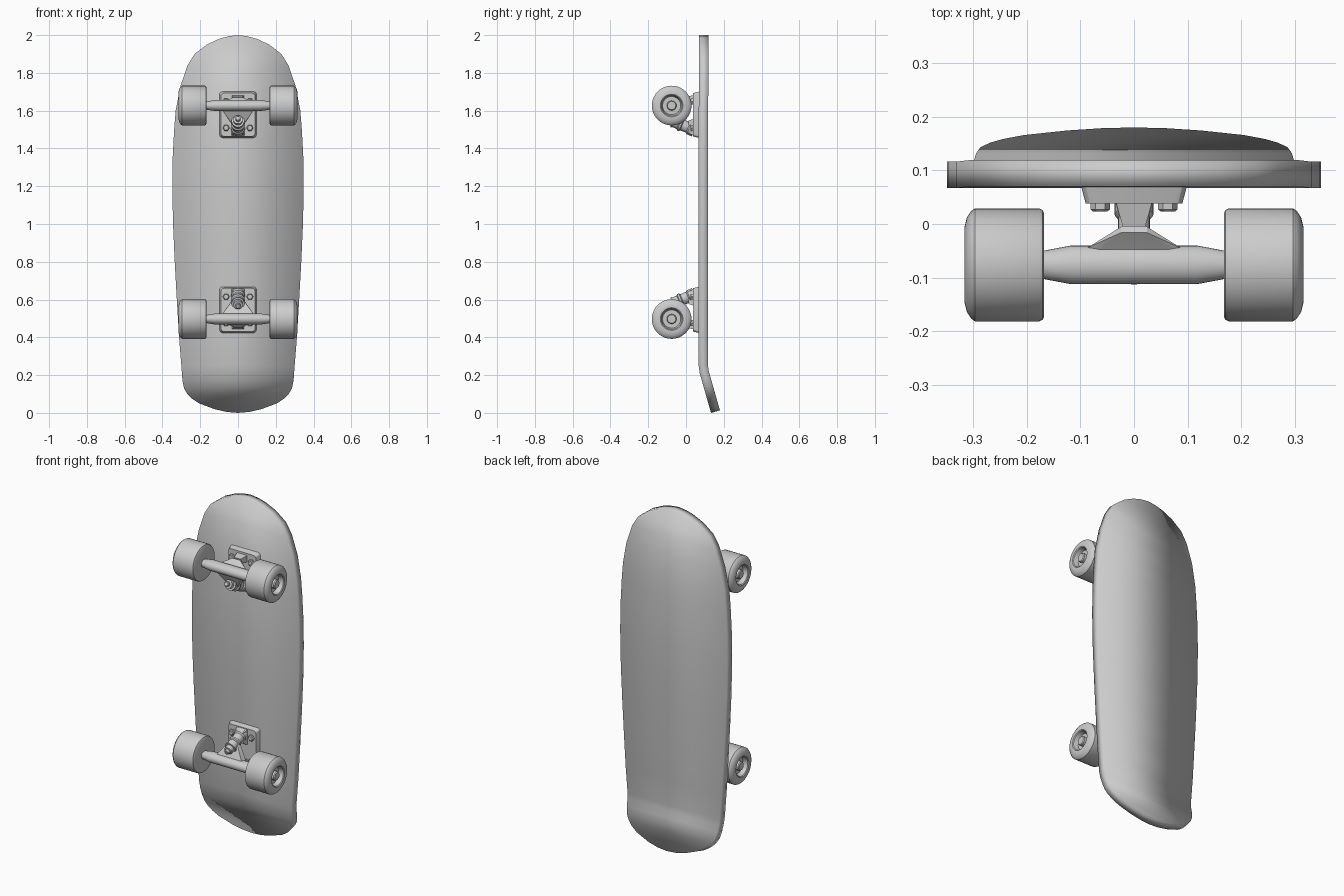
import bpy, bmesh, math
from mathutils import Vector, Matrix

cube = bpy.data.objects.get("Cube")
if cube:
    bpy.data.objects.remove(cube, do_unlink=True)

grey = bpy.data.materials.new("light grey")
grey.use_nodes = True
grey.diffuse_color = (0.6, 0.6, 0.6, 1)
grey.node_tree.nodes["Principled BSDF"].inputs["Base Color"].default_value = (0.6, 0.6, 0.6, 1)


def finish(name, bm, matrix=None, angle=35):
    """Turn a bmesh into a named, shaded object."""
    if matrix:
        bm.transform(matrix)
        bmesh.ops.recalc_face_normals(bm, faces=bm.faces)
    mesh = bpy.data.meshes.new(name)
    bm.to_mesh(mesh)
    bm.free()
    mesh.materials.append(grey)
    ob = bpy.data.objects.new(name, mesh)
    bpy.context.collection.objects.link(ob)
    bpy.ops.object.select_all(action="DESELECT")
    ob.select_set(True)
    bpy.context.view_layer.objects.active = ob
    bpy.ops.object.shade_smooth_by_angle(angle=math.radians(angle))
    return ob


def lathe(name, profile, matrix, origin=(0, 0, 0), axis=(1, 0, 0), sides=32, squash=1.0):
    """Revolve (distance, radius) pairs around an axis."""
    bm = bmesh.new()
    rings = []
    for d, r in profile:
        rings.append([bm.verts.new((r * math.cos(a) * squash, r * math.sin(a), d))
                      for a in (math.tau * i / sides for i in range(sides))])
    for a, b in zip(rings, rings[1:]):
        for i in range(sides):
            j = (i + 1) % sides
            bm.faces.new((a[i], a[j], b[j], b[i]))
    bm.faces.new(rings[0])
    bm.faces.new(rings[-1])
    turn = Vector((0, 0, 1)).rotation_difference(Vector(axis)).to_matrix().to_4x4()
    return finish(name, bm, matrix @ Matrix.Translation(origin) @ turn)


def hull(name, points, matrix):
    """Convex block from (half width, y, z) points, mirrored in x."""
    bm = bmesh.new()
    for x, y, z in points:
        bm.verts.new((x, y, z))
        bm.verts.new((-x, y, z))
    out = bmesh.ops.convex_hull(bm, input=bm.verts)
    bmesh.ops.delete(bm, geom=[v for v in out["geom_interior"] if isinstance(v, bmesh.types.BMVert)],
                     context="VERTS")
    return finish(name, bm, matrix, 25)


# Deck: strips across the outline, with a kicked tail
outline = [(0, 0), (.005, .06), (.02, .125), (.05, .205), (.075, .243), (.1, .268),
           (.13, .286), (.17, .294), (.21, .297), (.25, .3), (.4, .312), (.6, .324),
           (.8, .335), (1, .344), (1.2, .348), (1.35, .346), (1.5, .338), (1.6, .33),
           (1.73, .305), (1.84, .267), (1.9, .23), (1.95, .165), (1.98, .1),
           (1.994, .05), (2, 0)]


def deck_y(z):
    return .067 + .285 * max(0, .23 - z) + (.003 if z > 1.65 else 0)


bm = bmesh.new()
rows = [[bm.verts.new((s * h, deck_y(z), z)) for s in (-1, 1)] for z, h in outline]
for a, b in zip(rows, rows[1:]):
    bm.faces.new((a[0], a[1], b[1], b[0]))
bmesh.ops.remove_doubles(bm, verts=bm.verts, dist=.0001)
deck = finish("deck", bm)
solid = deck.modifiers.new("thickness", "SOLIDIFY")
solid.thickness = .049
solid.offset = -1

# Trucks: mirrored pair, local z measured outward from the axle
AXLE_Y = -.076
for end, height, flip in (("nose", 1.627, 1), ("tail", .497, -1)):
    m = Matrix.Translation((0, 0, height)) @ Matrix.Diagonal((1, 1, flip, 1))

    # Base plate with rounded corners
    plate = []
    for y, w, lo, hi in ((.069, .098, -.171, .074), (.038, .09, -.163, .066)):
        for cz, s in ((lo + .016, -1), (hi - .016, 1)):
            for k in range(4):
                t = math.radians(30 * k)
                plate.append((w - .016 + .016 * math.cos(t), y, cz + s * .016 * math.sin(t)))
    hull(end + "_base_plate", plate, m)

    # Mounting nuts
    for x in (-.063, .063):
        for z in (-.118, .022):
            lathe(end + "_mounting_nut", [(0, .018), (.013, .018), (.017, .013)], m,
                  (x, .04, z), (0, -1, 0), 6)

    # Pivot socket and pivot arm on the outer side
    hull(end + "_pivot_socket", [(.034, .042, .015), (.034, .042, .055),
                                 (.021, -.005, .02), (.021, -.005, .045)], m)
    hull(end + "_pivot_arm", [(.088, -.045, -.012), (.088, -.045, .012), (.088, -.07, 0),
                              (.024, -.005, .012), (.024, -.005, .04), (.024, -.016, .044)], m)

    # Kingpin seat, bushings, washer and nut along a tilted pin
    hull(end + "_kingpin_seat", [(.035, .042, -.16), (.035, .042, -.07),
                                 (.027, .012, -.145), (.027, .012, -.08)], m)
    lathe(end + "_kingpin", [(0, .036), (.03, .036), (.037, .03), (.07, .03), (.075, .037),
                             (.085, .037), (.09, .03), (.118, .03), (.119, .034), (.125, .034),
                             (.126, .024), (.148, .024), (.15, .014), (.163, .014), (.166, .011)],
          m, (.0, .045, -.13), (0, -.925, .38), 20)

    # Hanger: axle housing and gusset reaching to the kingpin
    lathe(end + "_axle_housing", [(-.17, .026), (-.117, .036), (.117, .036), (.17, .026)],
          m, (0, AXLE_Y, 0), sides=24, squash=.82)
    hull(end + "_hanger_gusset", [(.092, -.05, -.012), (.092, -.09, -.012), (.06, -.05, .01),
                                  (.036, -.028, -.085), (.036, -.052, -.08),
                                  (.024, -.022, -.112), (.024, -.045, -.108)], m)

    # Wheels with a recessed hub and an axle nut
    for side, s in (("left", 1), ("right", -1)):
        axis = (s, 0, 0)
        lathe(f"{end}_{side}_wheel",
              [(.167, .026), (.167, .096), (.17, .102), (.176, .105), (.296, .105), (.303, .1),
               (.311, .088), (.315, .072), (.315, .06), (.311, .055), (.285, .048), (.285, .02)],
              m, (0, AXLE_Y, 0), axis, 40)
        lathe(f"{end}_{side}_axle_nut", [(.28, .026), (.303, .026), (.308, .022)],
              m, (0, AXLE_Y, 0), axis, 16)
